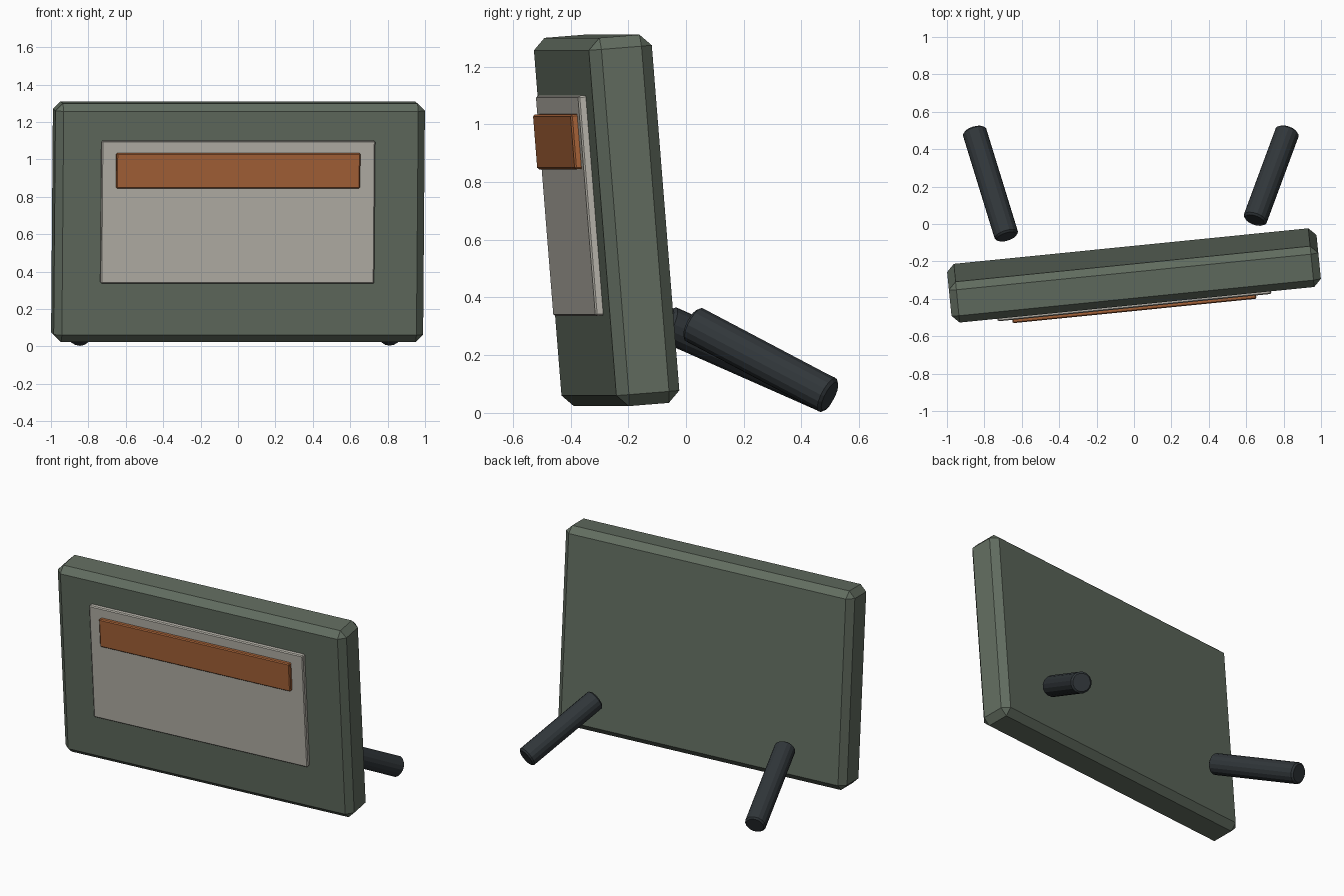
import bpy
from mathutils import Vector, Matrix, Euler

if "Cube" in bpy.data.objects:
    bpy.data.objects.remove(bpy.data.objects["Cube"])


def material(name, rgb):
    m = bpy.data.materials.new(name)
    m.diffuse_color = (*rgb, 1)
    m.use_nodes = True
    m.node_tree.nodes["Principled BSDF"].inputs["Base Color"].default_value = m.diffuse_color
    return m


green = material("green_casing", (0.12, 0.15, 0.115))
pale = material("pale_plate", (0.47, 0.45, 0.40))
orange = material("orange_bar", (0.39, 0.125, 0.04))
dark = material("dark_legs", (0.03, 0.037, 0.042))


def finish(obj, name, mat, bevel):
    obj.name = name
    obj.data.materials.append(mat)
    b = obj.modifiers.new("bevel", 'BEVEL')
    b.width = bevel
    b.segments = 1
    b.limit_method = 'ANGLE'
    b.angle_limit = 0.7
    return obj


# Shared frame of the panel: leaning forward and turned slightly
frame = Matrix.Translation((0, -0.275, 0.667)) @ Euler((0.08, 0, 0.1)).to_matrix().to_4x4()


def panel_box(name, centre, size, mat, bevel):
    bpy.ops.mesh.primitive_cube_add(size=1)
    obj = bpy.context.object
    obj.data.transform(Matrix.Diagonal((*size, 1)))
    obj.matrix_world = frame @ Matrix.Translation(centre)
    return finish(obj, name, mat, bevel)


def leg(name, top, foot, radius=0.065):
    top, foot = Vector(top), Vector(foot)
    axis = top - foot
    bpy.ops.mesh.primitive_cylinder_add(vertices=16, radius=radius, depth=axis.length)
    obj = bpy.context.object
    obj.matrix_world = (Matrix.Translation((top + foot) / 2)
                        @ axis.to_track_quat('Z', 'Y').to_matrix().to_4x4())
    return finish(obj, name, mat=dark, bevel=0.01)


# Casing with the raised plate and the bar on its front
panel_box("casing", (0, 0, 0), (1.985, 0.22, 1.28), green, 0.04)
panel_box("front_plate", (-0.014, -0.117, 0.061), (1.47, 0.04, 0.765), pale, 0.006)
panel_box("front_bar", (-0.016, -0.142, 0.285), (1.31, 0.036, 0.19), orange, 0.006)

# Splayed rear legs
leg("left_leg", (-0.68, -0.068, 0.31), (-0.855, 0.5, 0.059))
leg("right_leg", (0.645, 0.02, 0.31), (0.822, 0.498, 0.058))
